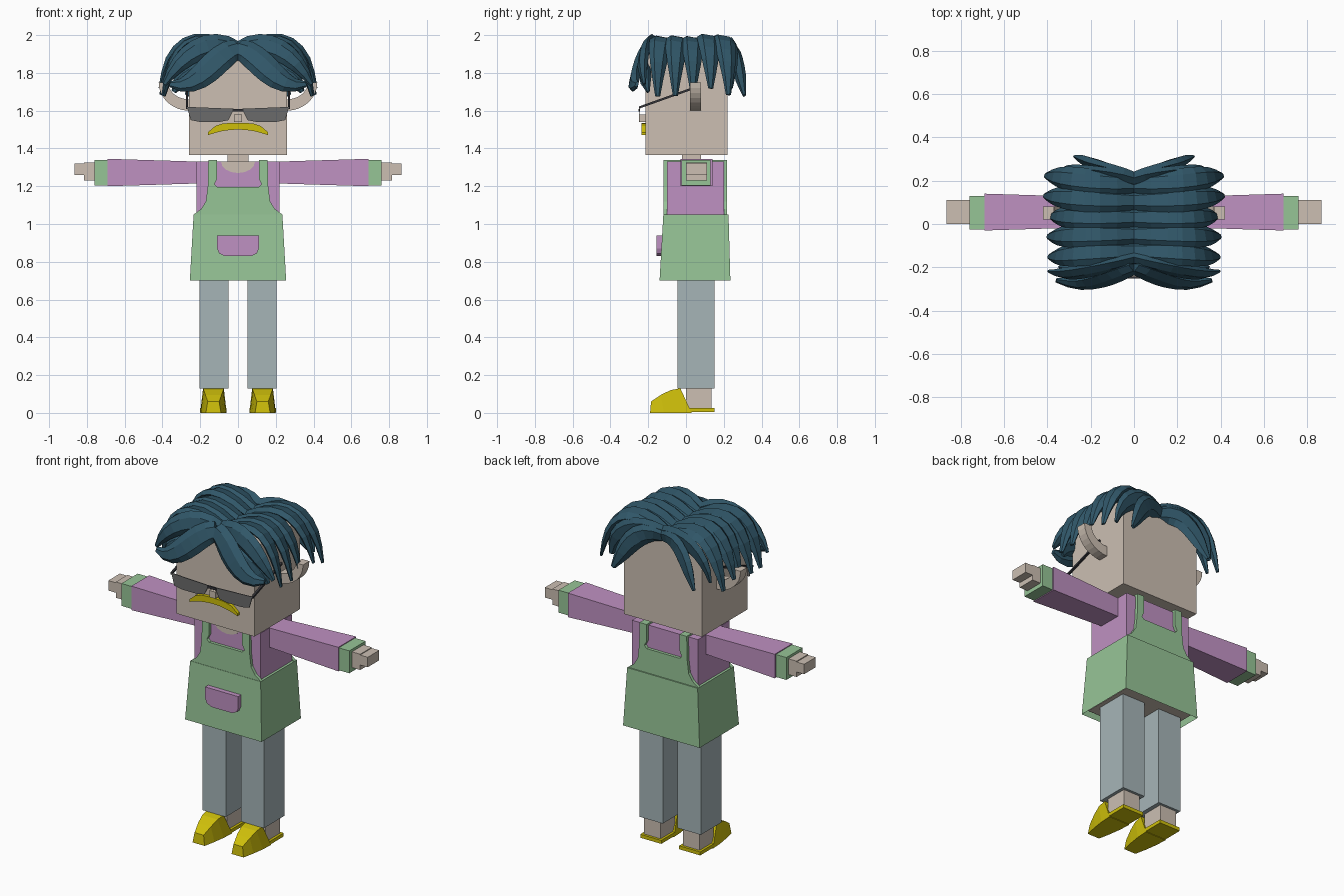
import bpy, bmesh, math, random
from mathutils import Vector
from mathutils.geometry import interpolate_bezier

random.seed(4)
default_cube = bpy.data.objects.get("Cube")
if default_cube:
    bpy.data.objects.remove(default_cube, do_unlink=True)


def material(name, *rgb):
    """Make a flat material from display-space red, green and blue."""
    linear = [((c + .055) / 1.055) ** 2.4 for c in rgb]
    mat = bpy.data.materials.new(name)
    mat.use_nodes = True
    mat.diffuse_color = (*linear, 1)
    mat.node_tree.nodes["Principled BSDF"].inputs["Base Color"].default_value = (*linear, 1)
    return mat


skin = material("skin", .8, .75, .7)
pink = material("pink_cloth", .75, .57, .76)
green = material("green_cloth", .59, .77, .59)
grey = material("grey_trousers", .65, .71, .72)
yellow = material("yellow", .81, .75, .04)
teal = material("dark_teal_hair", .19, .34, .41)
smoke = material("smoked_lens", .42, .42, .42)
dark = material("dark_frame", .2, .2, .22)


def loft(name, rings, mat, mirror=False, open_start=False):
    """Join equal-sized rings of points into one skin and cap its ends."""
    bm = bmesh.new()
    rows = [[bm.verts.new(point) for point in ring] for ring in rings]
    for lower, upper in zip(rows, rows[1:]):
        for i in range(len(lower)):
            bm.faces.new((lower[i - 1], lower[i], upper[i], upper[i - 1]))
    bm.faces.new(rows[-1])
    if not open_start:
        bm.faces.new(rows[0])
    bmesh.ops.recalc_face_normals(bm, faces=bm.faces)
    mesh = bpy.data.meshes.new(name)
    bm.to_mesh(mesh)
    bm.free()
    mesh.materials.append(mat)
    part = bpy.data.objects.new(name, mesh)
    bpy.context.collection.objects.link(part)
    if mirror:
        modifier = part.modifiers.new("Mirror", "MIRROR")
        modifier.use_mirror_merge = False


def level(x, y, z):
    """Horizontal rectangle spanning the x and y ranges."""
    return [(x[0], y[0], z), (x[1], y[0], z), (x[1], y[1], z), (x[0], y[1], z)]


def upright(x, y, z):
    """Rectangle across the arm, spanning the y and z ranges."""
    return [(x, y[0], z[0]), (x, y[1], z[0]), (x, y[1], z[1]), (x, y[0], z[1])]


def box(name, mat, x, y, z, mirror=False):
    loft(name, [level(x, y, height) for height in z], mat, mirror)


def plate(name, mat, outline, depth, mirror=False):
    """Extrude an x-z outline along y."""
    loft(name, [[(x, y, z) for x, z in outline] for y in depth], mat, mirror)


def arc(x, z, radius, height, start, end, steps=8):
    """Points on an ellipse, with the angles given in degrees."""
    angles = [math.radians(start + (end - start) * i / steps) for i in range(steps + 1)]
    return [(x + radius * math.cos(a), z + height * math.sin(a)) for a in angles]


# Main levels of the figure
ankle, hem, waist, shoulder, chin, crown = .13, .7, 1.05, 1.33, 1.365, 1.9
face, nape = -.215, .22

# Head, neck, nose and ears
box("head", skin, x=(-.26, .26), y=(face, nape), z=(chin, crown))
box("neck", skin, x=(-.055, .055), y=(-.02, .08), z=(shoulder - .05, chin))
box("nose", skin, x=(-.02, .02), y=(face - .03, face), z=(1.54, 1.58))
ear_outline = arc(.26, 1.75, .16, .15, -90, 0) + arc(.26, 1.75, .11, .09, 0, -90)
plate("ear", skin, ear_outline, depth=(.02, .08), mirror=True)

# Moustache, drooping towards both ends
across = [i / 4 for i in range(-4, 5)]
upper_edge = [(u * .16, 1.535 - .05 * u ** 4) for u in across]
lower_edge = [(u * .16, 1.5 - .03 * u * u) for u in reversed(across)]
plate("moustache", yellow, upper_edge + lower_edge, depth=(face - .02, face))

# Glasses
lens_y = face - .035
lens_outline = [(.02, 1.61), (.27, 1.62), (.25, 1.55), (.2, 1.54), (.1, 1.54), (.05, 1.55)]
plate("lens", smoke, lens_outline, depth=(lens_y, lens_y + .005), mirror=True)
box("glasses_bridge", dark, x=(-.03, .03), y=(lens_y - .002, lens_y + .007), z=(1.595, 1.61))
temple_ends = [[(x, y, z + lift) for x, lift in ((.264, 0), (.276, 0), (.276, .012), (.264, .012))]
               for y, z in ((lens_y, 1.61), (.03, 1.71))]
loft("glasses_temple", temple_ends, dark, mirror=True)

# Shirt, sleeves and hands
chest, back = -.1, .2
box("shirt_body", pink, x=(-.22, .22), y=(chest, back), z=(hem + .03, shoulder))
plate("neckline", skin, arc(0, shoulder, .09, .06, 0, -180), depth=(chest - .005, chest))
sleeve_rings = [upright(.2, y=(-.015, .125), z=(1.215, shoulder)),
                upright(.69, y=(-.03, .14), z=(1.2, 1.345))]
loft("sleeve", sleeve_rings, pink, mirror=True)
box("cuff", green, x=(.68, .76), y=(-.025, .13), z=(1.205, 1.34), mirror=True)
box("palm", skin, x=(.75, .815), y=(0, .11), z=(1.23, 1.325), mirror=True)
box("fingers", skin, x=(.81, .865), y=(0, .11), z=(1.26, 1.32), mirror=True)

# Apron: open skirt, a bib on both sides, straps and pocket
skirt_rings = [level(x=(-.255, .255), y=(-.14, .235), z=hem),
               level(x=(-.235, .235), y=(-.12, .225), z=waist)]
loft("apron_skirt", skirt_rings, green, open_start=True)
strap_top = shoulder + .01
bib_outline = [(0, 1.195), (.11, 1.195), (.125, 1.21), (.11, 1.24), (.11, strap_top), (.157, strap_top),
               (.16, 1.2), (.17, 1.12), (.195, 1.08), (.235, waist), (0, waist)]
bib_front, bib_back = chest - .018, back + .018
plate("front_bib", green, bib_outline, depth=(bib_front, chest), mirror=True)
plate("back_bib", green, bib_outline, depth=(back, bib_back), mirror=True)
box("shoulder_strap", green, x=(.11, .157), y=(bib_front, bib_back), z=(shoulder - .01, strap_top), mirror=True)
pocket_outline = [(0, .94), (.11, .94), (.11, .87), (.1, .845), (.07, .83), (0, .83)]
plate("pocket", pink, pocket_outline, depth=(-.155, -.12), mirror=True)
box("hips", skin, x=(-.23, .23), y=(-.115, .21), z=(hem + .02, hem + .05))

# Legs and feet
box("trouser_leg", grey, x=(.05, .204), y=(-.045, .15), z=(ankle, hem + .04), mirror=True)
box("ankle", skin, x=(.075, .185), y=(0, .135), z=(.02, ankle + .01), mirror=True)
box("heel_sole", yellow, x=(.06, .2), y=(.02, .15), z=(.005, .026), mirror=True)
shoe_rings = []
for step in range(4):
    t = step / 3
    rise = math.sin(t * math.pi / 2)
    sole, top = .04 + .03 * rise, .03 + .025 * rise
    sole_y, top_y = -.19 + .22 * t, -.185 + .155 * t
    height = .06 + .07 * rise
    shoe_rings.append([(ankle - sole, sole_y, 0), (ankle + sole, sole_y, 0),
                       (ankle + top, top_y, height), (ankle - top, top_y, height)])
loft("shoe", shoe_rings, yellow, mirror=True)


# Hair: mirrored faceted locks swept out from the centre parting
def lock(name, root, root_handle, tip_handle, tip, width, facing=0):
    """Sweep a tilted hexagon; facing is 0 for the side, 1 for front, -1 for back."""
    path = interpolate_bezier(Vector(root), Vector(root_handle), Vector(tip_handle), Vector(tip), 9)
    rings = []
    for i, centre in enumerate(path):
        t = i / (len(path) - 1)
        along = (path[min(i + 1, len(path) - 1)] - path[max(i - 1, 0)]).normalized()
        side = along.cross(Vector((0, facing, 0))).normalized() if facing else Vector((0, 1, 0))
        outward = along.cross(side).normalized()
        half = width * max(math.sin(math.pi * (.2 + .8 * t)), .08) ** .6
        thick = min(.028, half * .6)
        angles = [math.tau * k / 6 for k in range(6)]
        rings.append([centre + side * half * math.cos(a) + outward * thick * (math.sin(a) - .4 * math.cos(a))
                      for a in angles])
    loft(name, rings, teal, mirror=True)


for row in range(5):
    y = -.125 + .078 * row
    swing = random.uniform(-.015, .015)
    tip_y = y * 1.2
    tip_z = 1.7 + random.uniform(-.03, .03)
    lock(f"side_lock_{row + 1}", (0, y, crown + .01), (.25, y, 2.05 + swing),
         (.34 + swing, tip_y, 1.95), (.4 + swing, tip_y, tip_z), width=.06)

lock("front_crown_lock", (0, -.16, 1.92), (.15, -.2, 2), (.3, -.25, 1.9), (.39, -.22, 1.74), width=.06, facing=1)
lock("front_fringe", (0, -.2, 1.93), (.12, -.25, 1.9), (.2, -.3, 1.7), (.36, -.26, 1.74), width=.07, facing=1)
lock("temple_lock", (.1, -.2, 1.86), (.2, -.22, 1.8), (.3, -.22, 1.8), (.34, -.2, 1.7), width=.06, facing=1)
lock("back_crown_lock", (0, .2, 1.92), (.15, .25, 1.96), (.3, .25, 1.9), (.33, .24, 1.72), width=.06, facing=-1)
lock("back_lock", (0, .21, 1.9), (.15, .27, 1.95), (.2, .28, 1.8), (.27, .31, 1.68), width=.06, facing=-1)
